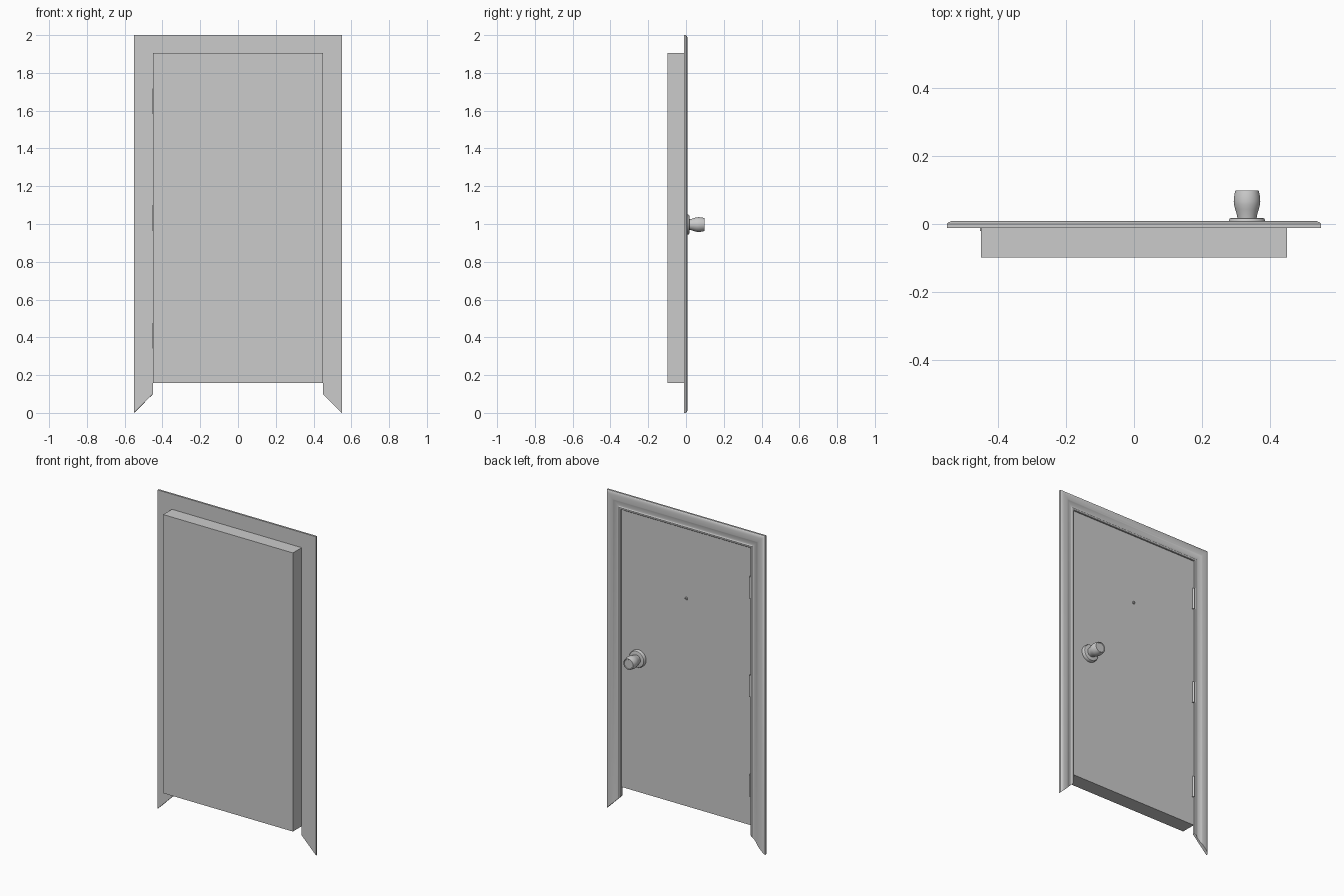
import bpy, bmesh, math
from mathutils import Vector

if "Cube" in bpy.data.objects:
    bpy.data.objects.remove(bpy.data.objects["Cube"])


def make(name, bm, smooth=True):
    bmesh.ops.recalc_face_normals(bm, faces=bm.faces)
    me = bpy.data.meshes.new(name)
    bm.to_mesh(me)
    bm.free()
    ob = bpy.data.objects.new(name, me)
    bpy.context.collection.objects.link(ob)
    if smooth:
        bpy.ops.object.select_all(action='DESELECT')
        ob.select_set(True)
        bpy.context.view_layer.objects.active = ob
        bpy.ops.object.shade_smooth_by_angle(angle=math.radians(35))
    return ob


def box(name, lo, hi):
    bm = bmesh.new()
    bmesh.ops.create_cube(bm, size=1)
    for v in bm.verts:
        v.co = Vector([(a + b) / 2 + c * (b - a) for a, b, c in zip(lo, hi, v.co)])
    return make(name, bm, False)


def lathe(name, profile, origin, axis, sides=32):
    """Revolve (radius, distance) points round the Y or Z axis at origin."""
    bm = bmesh.new()
    rings = []
    for r, h in profile:
        ring = []
        for i in range(sides):
            a = 2 * math.pi * i / sides
            u, w = r * math.cos(a), r * math.sin(a)
            p = (u, h, w) if axis == 'Y' else (u, w, h)
            ring.append(bm.verts.new(Vector(origin) + Vector(p)))
        rings.append(ring)
    for a, b in zip(rings, rings[1:]):
        for i in range(sides):
            j = (i + 1) % sides
            bm.faces.new((a[i], a[j], b[j], b[i]))
    bm.faces.new(rings[0])
    bm.faces.new(rings[-1])
    return make(name, bm)


# Moulded door casing: (distance out from the opening, y), mitred at all ends
casing = [(0, -0.0118), (0, 0.003), (0.002, 0.005), (0.012, 0.006),
          (0.016, 0.003), (0.020, 0.001), (0.028, 0.001), (0.038, 0.003),
          (0.048, 0.006), (0.054, 0.009), (0.080, 0.009), (0.088, 0.008),
          (0.095, 0.005), (0.1, 0.0), (0.1, -0.0118)]
bm = bmesh.new()
loops = []
for sx, z0, sz in ((-1, 0.1, -1), (-1, 1.9, 1), (1, 1.9, 1), (1, 0.1, -1)):
    loops.append([bm.verts.new((sx * (0.45 + d), y, z0 + sz * d)) for d, y in casing])
n = len(casing)
for a, b in zip(loops, loops[1:]):
    for i in range(n):
        j = (i + 1) % n
        bm.faces.new((a[i], a[j], b[j], b[i]))
bm.faces.new(loops[0])
bm.faces.new(loops[-1])
make("door_casing", bm)

# Door slab
box("door_slab", (-0.45, -0.0985, 0.157), (0.45, -0.004, 1.905))

# Rosette and knob
lathe("knob_rosette", [(0.053, -0.004), (0.053, 0.012), (0.050, 0.0165), (0.046, 0.018),
                       (0.026, 0.018)], (0.332, 0, 0.997), 'Y')
lathe("door_knob", [(0.028, 0.016), (0.030, 0.028), (0.0345, 0.043), (0.038, 0.056),
                    (0.039, 0.067), (0.038, 0.080), (0.036, 0.091), (0.034, 0.0985),
                    (0.030, 0.0985), (0.028, 0.096)], (0.332, 0, 0.997), 'Y')

# Peephole
lathe("peephole", [(0.009, -0.006), (0.009, 0.0), (0.007, 0.002), (0.005, 0.002),
                   (0.004, 0.0)], (0, 0, 1.46), 'Y', 16)

# Three hinge barrels with leaves
for k, z in enumerate((0.408, 1.032, 1.65)):
    lathe(f"hinge_barrel_{k + 1}", [(0.007, -0.068), (0.007, 0.068)], (-0.446, -0.001, z), 'Z', 12)
    box(f"hinge_leaf_{k + 1}", (-0.452, -0.02, z - 0.068), (-0.436, -0.002, z + 0.068))
